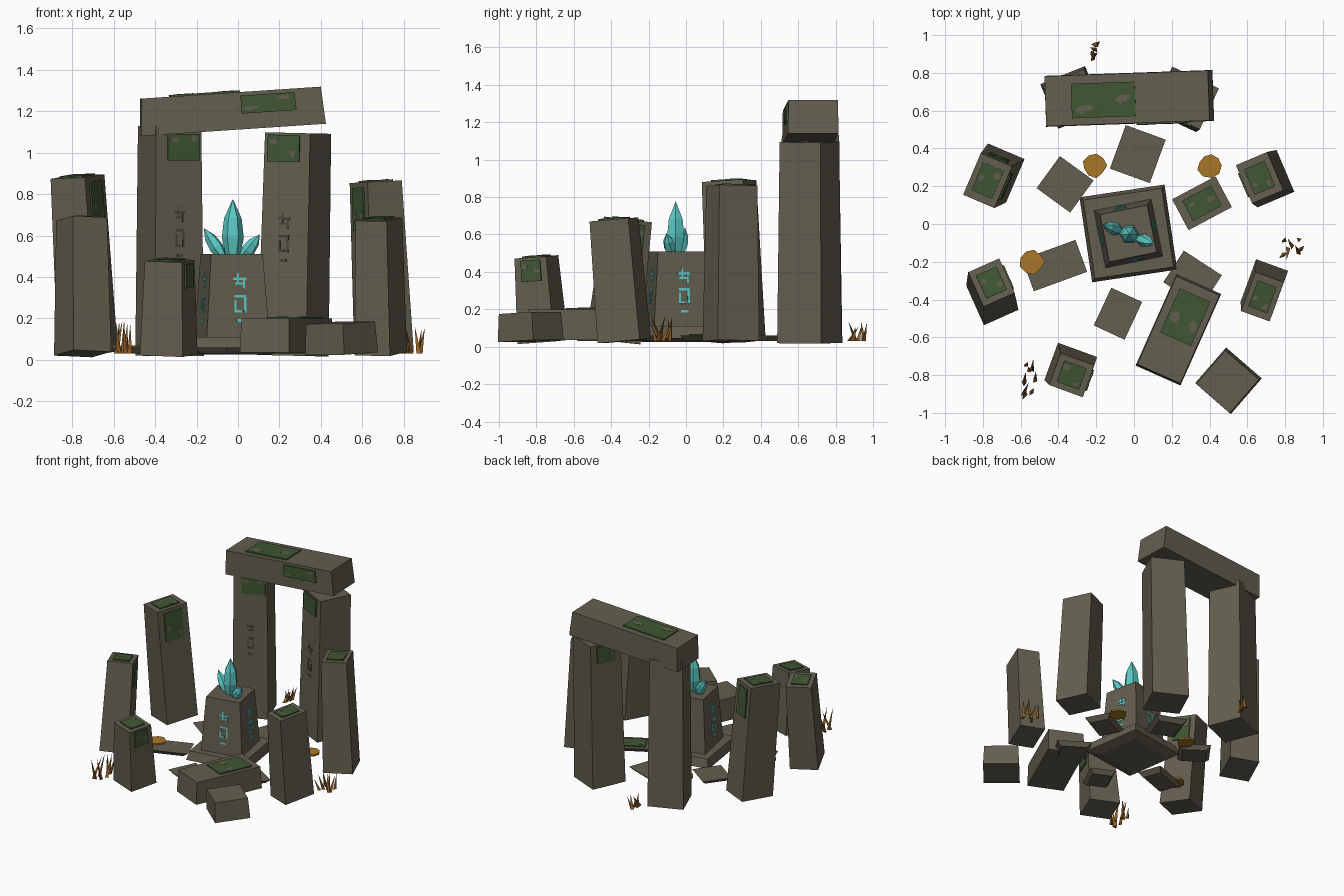
import bpy, bmesh, math, random
from mathutils import Vector, Matrix

random.seed(4)
cube = bpy.data.objects.get("Cube")
if cube:
    bpy.data.objects.remove(cube, do_unlink=True)


def material(name, rgb):
    m = bpy.data.materials.new(name)
    m.use_nodes = True
    m.diffuse_color = (*rgb, 1)
    bsdf = m.node_tree.nodes["Principled BSDF"]
    bsdf.inputs["Base Color"].default_value = (*rgb, 1)
    bsdf.inputs["Roughness"].default_value = 0.9
    return m


STONE = material("olive stone", (0.125, 0.112, 0.077))
CARVED = material("carved dark stone", (0.06, 0.054, 0.038))
MOSS = material("moss green", (0.05, 0.095, 0.033))
CRYSTAL = material("crystal cyan", (0.105, 0.58, 0.55))
LEAF = material("fallen leaf orange", (0.4, 0.18, 0.02))
GRASS = material("dry grass brown", (0.28, 0.11, 0.02))


def loft(name, rings, mat):
    """Skin a stack of equal-length point rings, capped at both ends."""
    bm = bmesh.new()
    loops = [[bm.verts.new(p) for p in ring] for ring in rings]
    n = len(loops[0])
    for a, b in zip(loops, loops[1:]):
        for i in range(n):
            j = (i + 1) % n
            bm.faces.new((a[i], a[j], b[j], b[i]))
    bm.faces.new(loops[0][::-1])
    bm.faces.new(loops[-1])
    bmesh.ops.remove_doubles(bm, verts=bm.verts[:], dist=1e-5)
    bmesh.ops.recalc_face_normals(bm, faces=bm.faces[:])
    mesh = bpy.data.meshes.new(name)
    bm.to_mesh(mesh)
    bm.free()
    mesh.materials.append(mat)
    ob = bpy.data.objects.new(name, mesh)
    bpy.context.collection.objects.link(ob)
    return ob


def block(name, base, top, bsize, tsize, yaw, mat=STONE):
    """Leaning tapered box; returns its side and top quads by name."""
    base, top = Vector(base), Vector(top)
    axis = top - base
    rot = Matrix.Rotation(math.radians(yaw), 3, "Z")

    def ring(c, size):
        pts = []
        for sx, sy in ((-1, -1), (1, -1), (1, 1), (-1, 1)):
            o = rot @ Vector((sx * size[0] / 2, sy * size[1] / 2, 0))
            o.z = -(o.x * axis.x + o.y * axis.y) / axis.z
            pts.append(c + o)
        return pts

    b, t = ring(base, bsize), ring(top, tsize)
    loft(name, [b, t], mat)
    quads = {"top": t}
    for i, side in enumerate(("front", "right", "back", "left")):
        j = (i + 1) % 4
        quads[side] = [b[i], b[j], t[j], t[i]]
    return quads


def plate(name, quad, uvs, mat, lift=0.008):
    """Thin plate lying on a quad, outlined in the quad's 0..1 coordinates."""
    a, b, c, d = quad
    n = (b - a).cross(d - a).normalized()
    pts = [a.lerp(b, u).lerp(d.lerp(c, u), v) for u, v in uvs]
    loft(name, [[p - n * 0.001 for p in pts], [p + n * lift for p in pts]], mat)


def rect(u0, u1, v0, v1):
    return [(u0, v0), (u1, v0), (u1, v1), (u0, v1)]


def moss(name, quad, u0=0.17, u1=0.83, v0=0.17, v1=0.83):
    plate(name, quad, rect(u0, u1, v0, v1), MOSS)
    # bare stone showing through
    for k in range(2):
        r = 0.12 * (v1 - v0)
        ru = 0.14 * (u1 - u0)
        cu = u0 + ru * 1.4 if k else u1 - ru * 1.4
        cv = random.uniform(v0 + 1.5 * r, v1 - 1.5 * r)
        spot = []
        for i in range(7):
            a, s = math.tau * i / 7, random.uniform(0.6, 1.3)
            spot.append((cu + ru * s * math.cos(a), cv + r * s * math.sin(a)))
        plate(name + "_bare_spot", quad, spot, STONE, 0.0095)


# strokes of one carved mark: u0, u1, v0, v1
STROKES = [(.0, 1, .86, .91), (.15, .9, .76, .8), (.3, .45, .76, 1), (.75, .9, .68, .9),
           (.1, .9, .5, .55), (.78, .95, .2, .55), (.1, .25, .2, .45), (.1, .6, .2, .25),
           (.25, .8, .0, .06)]


def carving(name, quad, u0, u1, v0, v1, mat):
    for a, b, c, d in STROKES:
        plate(name, quad, rect(u0 + a * (u1 - u0), u0 + b * (u1 - u0),
                               v0 + c * (v1 - v0), v0 + d * (v1 - v0)), mat, 0.003)


# ring of leaning standing stones: name, base, top, base size, top size, yaw, mossy sides
STONES = [
    ("left_front_stone", (-.75, -.39, .03), (-.755, -.31, .68), (.2, .23), (.18, .2), 24, ["right"]),
    ("left_back_stone", (-.725, .27, .03), (-.775, .23, .885), (.21, .25), (.18, .24), -23, ["right", "back"]),
    ("right_front_stone", (.69, -.33, .03), (.68, -.385, .68), (.18, .24), (.16, .22), -20, []),
    ("right_back_stone", (.705, .24, .03), (.665, .245, .86), (.21, .24), (.18, .22), 23, ["left"]),
    ("front_stone", (-.335, -.765, .025), (-.33, -.8, .48), (.22, .21), (.19, .18), -20, ["right"]),
]
for name, b, t, bs, ts, yaw, sides in STONES:
    q = block(name, b, t, bs, ts, yaw)
    moss(name + "_top_moss", q["top"])
    for s in sides:
        moss(name + "_side_moss", q[s], 0.2, 0.8, 0.72, 0.97)

# great gate: two pillars and a lintel
q = block("gate_pillar_left", (-.33, .67, .02), (-.33, .665, 1.13), (.255, .255), (.235, .235), 22)
moss("gate_pillar_left_moss", q["front"], 0.25, 0.95, 0.85, 0.965)
carving("gate_pillar_left_carving", q["front"], 0.4, 0.62, 0.43, 0.65, CARVED)
q = block("gate_pillar_right", (.265, .66, .02), (.29, .66, 1.095), (.26, .26), (.24, .24), -25)
moss("gate_pillar_right_moss", q["front"], 0.08, 0.78, 0.87, 0.99)
moss("gate_pillar_right_side_moss", q["left"], 0.2, 0.8, 0.87, 0.99)
carving("gate_pillar_right_carving", q["front"], 0.35, 0.6, 0.42, 0.64, CARVED)
q = block("gate_lintel", (-.025, .665, 1.11), (-.037, .665, 1.29), (.89, .27), (.865, .265), 2)
moss("lintel_top_moss", q["top"], 0.16, 0.55, 0.14, 0.83)
moss("lintel_front_moss", q["front"], 0.55, 0.85, 0.42, 0.9)

# fallen slab and loose block
q = block("fallen_slab", (.235, -.56, .035), (.235, -.56, .2), (.26, .53), (.25, .51), -24)
moss("fallen_slab_moss", q["top"], 0.17, 0.88, 0.4, 0.9)
block("loose_block", (.5, -.83, .03), (.495, -.835, .18), (.25, .25), (.235, .235), -41)

# paving slabs around the altar: centre, size, yaw
PAVING = [(-.365, .21, .22, .21, -36), (.02, .37, .225, .245, -20), (.36, .11, .26, .185, 28),
          (.31, -.29, .24, .2, -33), (-.085, -.475, .18, .22, -25), (-.42, -.22, .3, .18, 20)]
for i, (x, y, w, d, yaw) in enumerate(PAVING):
    q = block("paving_slab", (x, y, .03), (x, y, .06), (w * .75, d * .75), (w, d), yaw)
    if i == 2:
        moss("paving_moss", q["top"])

# altar: stepped foot and tapered plinth with glowing marks
cx, cy, turn = -.03, -.05, 8.5
block("altar_foot_underside", (cx, cy, .025), (cx, cy, .045), (.32, .32), (.455, .455), turn)
block("altar_foot", (cx, cy, .045), (cx, cy, .11), (.455, .455), (.42, .42), turn)
q = block("altar_plinth", (cx, cy, .1), (cx, cy, .51), (.31, .31), (.255, .255), turn + 3)
for side in ("front", "right", "back", "left"):
    carving("altar_glowing_mark", q[side], 0.42, 0.66, 0.2, 0.78, CRYSTAL)


def crystal(name, base, tip, radius):
    base, tip = Vector(base), Vector(tip)
    axis = tip - base
    turn = axis.to_track_quat("Z", "Y")
    rings = []
    for t, s in ((0, .6), (.35, 1), (.68, .8), (1, .02)):
        rings.append([base + axis * t + turn @ Vector((radius * s * math.cos(a), radius * s * math.sin(a), 0))
                      for a in (math.tau * k / 6 for k in range(6))])
    loft(name, rings, CRYSTAL)


# crystals on the altar
crystal("main_crystal", (-.025, -.055, .49), (-.025, -.055, .775), .053)
crystal("left_crystal", (-.07, -.035, .49), (-.165, -.005, .635), .035)
crystal("right_crystal", (.02, -.075, .49), (.105, -.105, .605), .034)

# fallen leaves
for x, y, z in ((-.21, .31, .03), (.4, .31, .03), (-.54, -.2, .058)):
    pts = []
    for k in range(9):
        a, r = math.tau * k / 9, random.uniform(.055, .07)
        pts.append(Vector((x + r * math.cos(a), y + r * math.sin(a), z)))
    loft("fallen_leaf", [pts, [p + Vector((0, 0, .012)) for p in pts]], LEAF)

# dry grass tufts: centre, spread, height, blade count
for x, y, sx, sy, h, n in ((-.56, -.81, .05, .13, .16, 9), (.83, -.12, .06, .06, .14, 7),
                           (-.225, .91, .035, .06, .11, 6)):
    for k in range(n):
        p = Vector((x + random.uniform(-sx, sx) * .8, y + random.uniform(-sy, sy) * .8, .03))
        tip = p + Vector((random.uniform(-.03, .03), random.uniform(-.06, .06), h * random.uniform(.55, 1)))
        a0 = random.uniform(0, math.tau)
        tri = [Vector((math.cos(a0 + math.tau * i / 3), math.sin(a0 + math.tau * i / 3), 0)) for i in range(3)]
        loft("grass_blade", [[p + v * .014 for v in tri], [tip + v * .0005 for v in tri]], GRASS)
